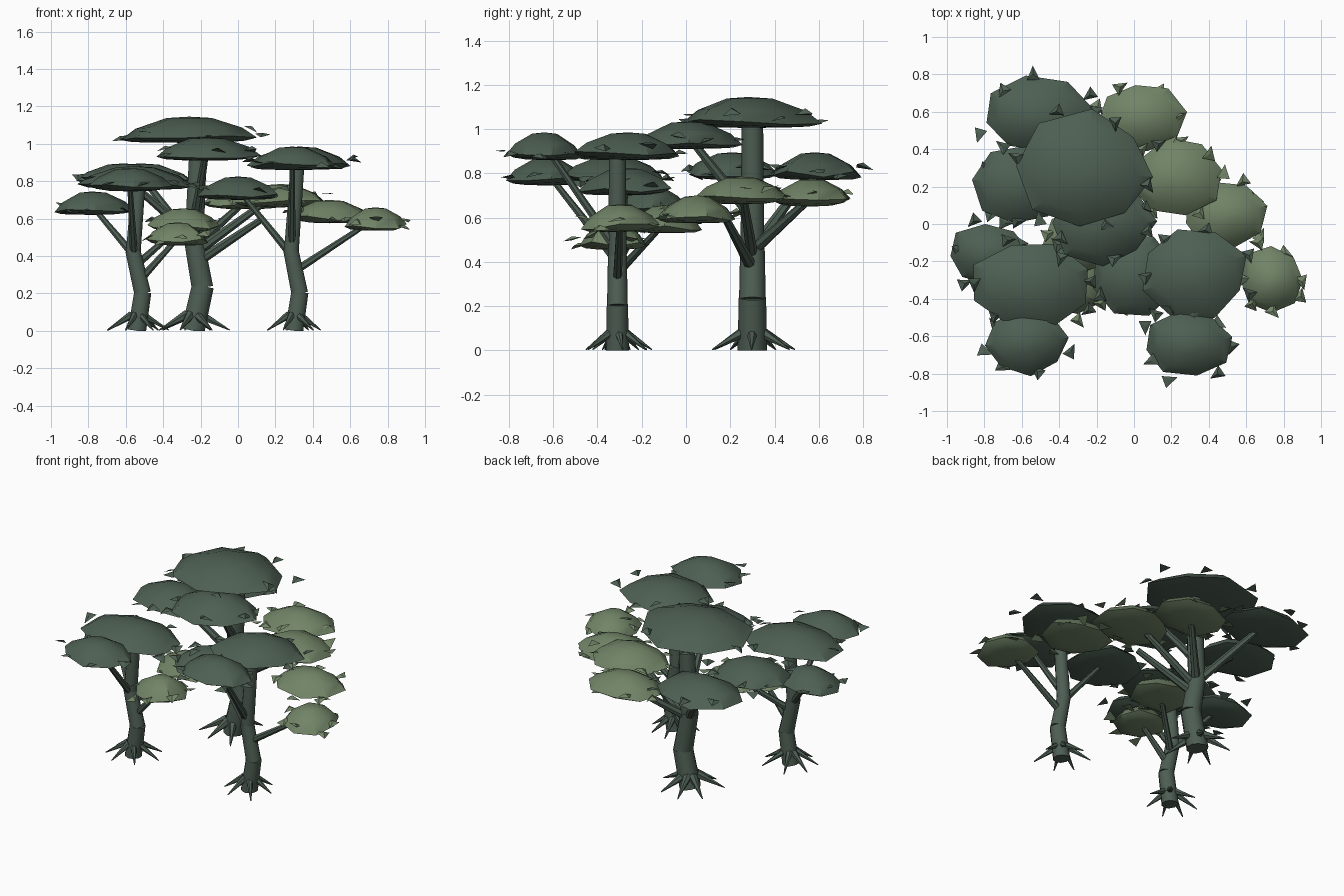
import bpy, bmesh, math, random
from mathutils import Vector

random.seed(11)
old = bpy.data.objects.get("Cube")
if old:
    bpy.data.objects.remove(old, do_unlink=True)


def material(name, rgb):
    m = bpy.data.materials.new(name)
    m.use_nodes = True
    m.diffuse_color = (*rgb, 1)
    m.node_tree.nodes["Principled BSDF"].inputs["Base Color"].default_value = (*rgb, 1)
    return m


BARK = material("bark green grey", (0.075, 0.112, 0.086))
DARK = material("dark foliage", (0.075, 0.115, 0.085))
LIGHT = material("light foliage", (0.165, 0.23, 0.135))


def finish(name, bm, mat, angle=None):
    bmesh.ops.recalc_face_normals(bm, faces=bm.faces)
    mesh = bpy.data.meshes.new(name)
    bm.to_mesh(mesh)
    bm.free()
    mesh.materials.append(mat)
    ob = bpy.data.objects.new(name, mesh)
    bpy.context.collection.objects.link(ob)
    if angle:
        bpy.ops.object.select_all(action='DESELECT')
        ob.select_set(True)
        bpy.context.view_layer.objects.active = ob
        bpy.ops.object.shade_smooth_by_angle(angle=math.radians(angle))


def tube(bm, a, b, r1, r2, sides=8):
    """Tapered tube between two points, cut off at the ground."""
    a, b = Vector(a), Vector(b)
    d = b - a
    new = bmesh.ops.create_cone(bm, cap_ends=True, segments=sides,
                                radius1=r1, radius2=r2, depth=d.length)["verts"]
    rot = Vector((0, 0, 1)).rotation_difference(d)
    for v in new:
        v.co = rot @ v.co + (a + b) / 2
        v.co.z = max(0, v.co.z)


def canopy(name, x, y, z, rx, ry, mat, height):
    """Squashed irregular dome with a sharp rim and a shallow underside."""
    bm = bmesh.new()
    sides = 8
    turn = random.uniform(0, 1)
    jitter = [random.uniform(0.92, 1.09) for _ in range(sides)]
    lift = [random.uniform(-0.014, 0.014) for _ in range(sides)]
    rings = []
    # (radius factor, height factor) from underside to crown
    for rad, h in ((0.5, 0.02), (0.82, 0.08), (1.0, 0.2), (0.78, 0.58), (0.33, 0.95)):
        ring = []
        for i in range(sides):
            t = turn + math.tau * i / sides
            k = rad * jitter[i]
            ring.append(bm.verts.new((x + rx * k * math.cos(t), y + ry * k * math.sin(t),
                                      z + height * h + lift[i] * rad ** 3)))
        rings.append(ring)
    for low, high in zip(rings, rings[1:]):
        for i in range(sides):
            j = (i + 1) % sides
            bm.faces.new((low[i], low[j], high[j], high[i]))
    for ring, h in ((rings[0], 0), (rings[-1], 1)):
        tip = bm.verts.new((x, y, z + height * h))
        for i in range(sides):
            bm.faces.new((ring[i], ring[(i + 1) % sides], tip))
    finish(name, bm, mat, 32)


def leaf_shards(name, x, y, z, rx, ry, mat, height, count=7):
    """Flat pointed leaf tufts scattered around the rim."""
    bm = bmesh.new()
    start = random.uniform(0, math.tau)
    for i in range(count):
        t = start + math.tau * i / count + random.uniform(-0.3, 0.3)
        k = random.uniform(0.82, 1.2)
        h = random.uniform(0.1, 0.55)
        c = Vector((x + rx * k * math.cos(t), y + ry * k * math.sin(t), z + height * h))
        c.x = max(-0.94, min(0.95, c.x))
        spin = random.uniform(0, math.tau)
        pts = [c + Vector((0.046 * math.cos(spin + a), 0.046 * math.sin(spin + a),
                           random.uniform(-0.02, 0.02))) for a in (0, 2.3, 4.0)]
        vs = [bm.verts.new(p) for p in pts + [c + Vector((0, 0, 0.014))]]
        for f in ((0, 1, 2), (0, 1, 3), (1, 2, 3), (2, 0, 3)):
            bm.faces.new([vs[n] for n in f])
    finish(name, bm, mat)


def tree(name, y, trunk, radius, root_reach, crowns):
    """trunk: (x, z) joints; crowns: (x, y, base z, rx, ry, light?, branch start z)."""
    # Trunk of slightly offset stacked segments
    bm = bmesh.new()
    joints = [Vector((px, y, pz)) for px, pz in trunk]
    for i, (a, b) in enumerate(zip(joints, joints[1:])):
        tube(bm, a, b + (b - a) * 0.04, radius * (1 - 0.1 * i), radius * (0.92 - 0.1 * i), 10)
    finish(name + "_trunk", bm, BARK, 40)

    # Flared roots
    bm = bmesh.new()
    for i in range(7):
        t = math.tau * i / 7 + random.uniform(-0.2, 0.2)
        out = Vector((math.cos(t), math.sin(t), 0))
        reach = root_reach * random.uniform(0.85, 1.08)
        tube(bm, joints[0] + out * radius * 0.6 + Vector((0, 0, 0.085)),
             joints[0] + out * reach + Vector((0, 0, 0.004)), radius * 0.4, 0.003, 6)
    finish(name + "_roots", bm, BARK, 40)

    # Branches, crowns and leaf tufts
    bm = bmesh.new()
    for n, (cx, cy, cz, rx, ry, light, start) in enumerate(crowns):
        height = 0.14 if rx > 0.33 else 0.125
        if start:
            lo, hi = next((p, q) for p, q in zip(joints, joints[1:]) if q.z >= start)
            a = lo.lerp(hi, (start - lo.z) / (hi.z - lo.z))
            run = math.hypot(cx - a.x, cy - a.y)
            b = a.lerp(Vector((cx, cy, cz)), min(0.9, 0.36 / run))
            b.z = cz + 0.02
            tube(bm, a, b, radius * 0.42, radius * 0.27, 7)
        mat = LIGHT if light else DARK
        label = f"{name}_crown_{n + 1}"
        canopy(label, cx, cy, cz, rx, ry, mat, height)
        leaf_shards(label + "_leaves", cx, cy, cz, rx, ry, mat, height)
    finish(name + "_branches", bm, BARK, 40)


tree("back_tree", 0.3, [(-0.24, 0), (-0.19, 0.23), (-0.235, 0.48), (-0.21, 1.04)],
     0.067, 0.2, [
         (-0.26, 0.28, 1.005, 0.36, 0.31, False, 0),
         (-0.17, 0.01, 0.91, 0.27, 0.23, False, 0.6),
         (-0.52, 0.58, 0.77, 0.29, 0.21, False, 0.45),
         (-0.61, 0.21, 0.77, 0.24, 0.21, False, 0.5),
         (0.04, 0.57, 0.65, 0.23, 0.185, True, 0.45),
         (0.23, 0.25, 0.66, 0.24, 0.21, True, 0.42),
         (0.49, 0.05, 0.575, 0.22, 0.19, True, 0.37)])

tree("right_tree", -0.31, [(-0.54, 0), (-0.51, 0.2), (-0.56, 0.42), (-0.53, 0.8)],
     0.052, 0.165, [
         (-0.55, -0.325, 0.755, 0.315, 0.235, False, 0),
         (-0.78, -0.16, 0.62, 0.21, 0.16, False, 0.4),
         (-0.58, -0.63, 0.745, 0.22, 0.175, False, 0.4),
         (-0.29, -0.1, 0.53, 0.19, 0.17, True, 0.35),
         (-0.32, -0.33, 0.455, 0.17, 0.16, True, 0.27)])

tree("left_tree", -0.31, [(0.3, 0), (0.33, 0.2), (0.285, 0.42), (0.32, 0.9)],
     0.052, 0.165, [
         (0.33, -0.26, 0.86, 0.28, 0.25, False, 0),
         (0.0, -0.27, 0.7, 0.23, 0.22, False, 0.4),
         (0.29, -0.64, 0.86, 0.24, 0.18, False, 0.45),
         (0.735, -0.3, 0.535, 0.18, 0.18, True, 0.32)])
